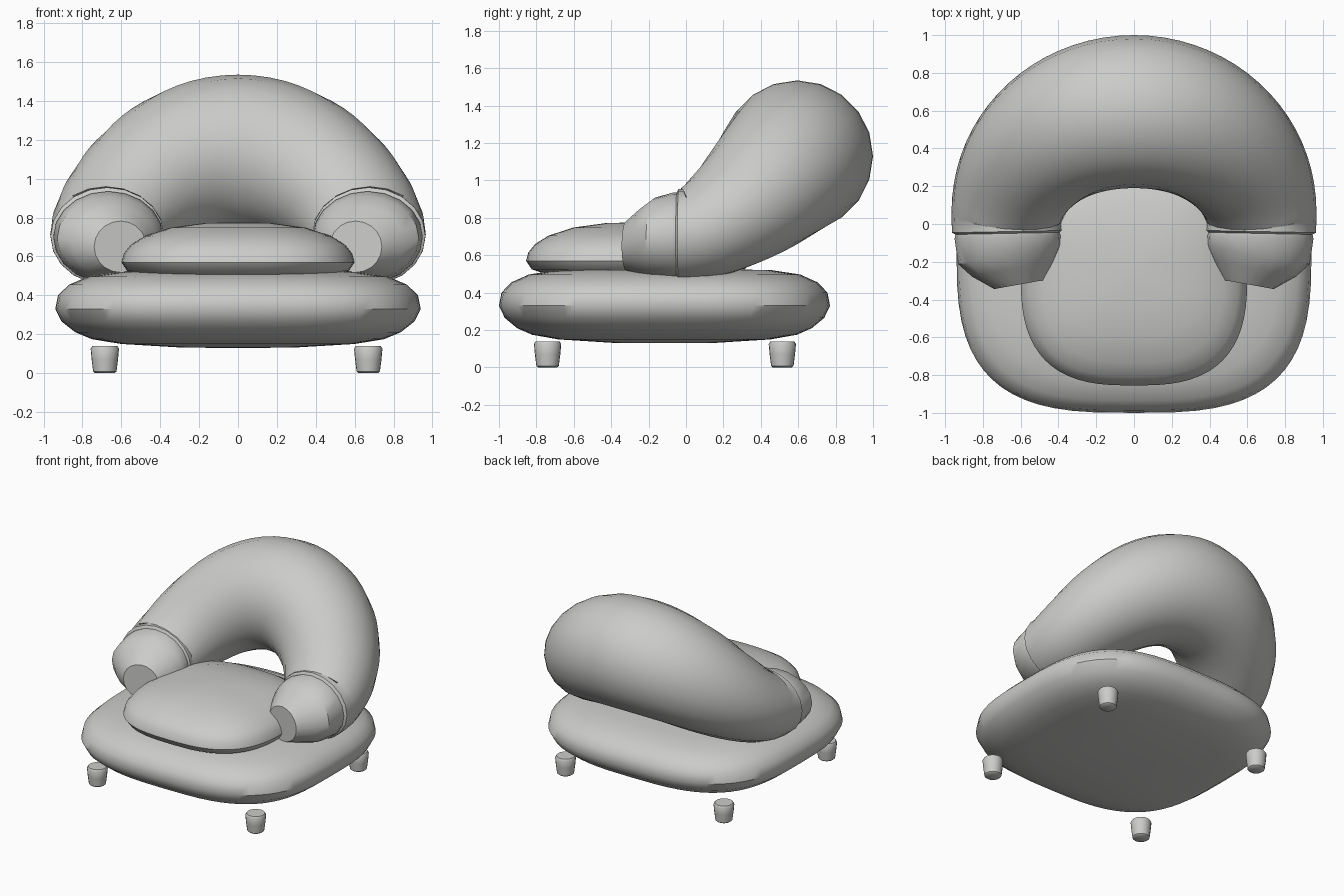
import bpy, bmesh, math
from mathutils import Vector

if "Cube" in bpy.data.objects:
    bpy.data.objects.remove(bpy.data.objects["Cube"])

grey = bpy.data.materials.new("soft_grey")
grey.diffuse_color = (0.6, 0.6, 0.59, 1)
grey.use_nodes = True
grey.node_tree.nodes["Principled BSDF"].inputs["Base Color"].default_value = grey.diffuse_color


def loft(name, rings, angle=40):
    """Skin a list of closed rings and cap both ends."""
    bm = bmesh.new()
    loops = [[bm.verts.new(p) for p in ring] for ring in rings]
    n = len(loops[0])
    for a, b in zip(loops, loops[1:]):
        for i in range(n):
            j = (i + 1) % n
            bm.faces.new((a[i], a[j], b[j], b[i]))
    bm.faces.new(loops[0])
    bm.faces.new(loops[-1])
    bmesh.ops.recalc_face_normals(bm, faces=bm.faces)
    me = bpy.data.meshes.new(name)
    bm.to_mesh(me)
    bm.free()
    me.materials.append(grey)
    ob = bpy.data.objects.new(name, me)
    bpy.context.collection.objects.link(ob)
    bpy.ops.object.select_all(action='DESELECT')
    ob.select_set(True)
    bpy.context.view_layer.objects.active = ob
    bpy.ops.object.shade_smooth_by_angle(angle=math.radians(angle))
    return ob


def cushion(name, cy, hx, hy, power, profile, n=64):
    """Rounded-square cushion: profile holds (plan scale, height)."""
    rings = []
    for s, z in profile:
        ring = []
        for i in range(n):
            a = 2 * math.pi * i / n
            c, d = math.cos(a), math.sin(a)
            x = math.copysign(abs(c) ** (2 / power), c)
            y = math.copysign(abs(d) ** (2 / power), d)
            ring.append((hx * s * x, cy + hy * s * y, z))
        rings.append(ring)
    return loft(name, rings)


# Wide base cushion
cushion("base_cushion", -0.115, 0.94, 0.885, 3.1, [
    (0.05, .13), (0.3, .131), (0.64, .15), (0.8, .175), (0.89, .21),
    (0.965, .265), (1, .33), (0.985, .40), (0.925, .455), (0.82, .497),
    (0.65, .52), (0.3, .527), (0.05, .53)])

# Seat cushion
cushion("seat_cushion", -0.255, 0.6, 0.6, 2.8, [
    (0.05, .49), (0.5, .492), (0.85, .505), (0.95, .525), (1, .57),
    (0.98, .615), (0.92, .66), (0.8, .705), (0.58, .748), (0.3, .771),
    (0.05, .776)])

# Backrest: one thick tube that arches from arm to arm
SIDES = 20


def section(centre, n1, n2, r1, r2):
    pts = []
    for i in range(SIDES):
        a = 2 * math.pi * i / SIDES
        pts.append(centre + n1 * (r1 * math.cos(a)) + n2 * (r2 * math.sin(a)))
    return pts


def arch_point(t):
    s = max(math.sin(t), 0)
    return Vector((0.675 * math.cos(t), 0.595 * s, 0.705 + 0.425 * s ** 1.5))


def arm_end(side):
    """Rings of one arm tip, from the flat cap back to the seam."""
    rings = []
    for x, y, z, r1, r2, tilt in [
            (.605, -.32, .65, .135, .132, .18), (.637, -.235, .675, .22, .18, .2),
            (.658, -.165, .693, .272, .215, .18), (.667, -.07, .70, .283, .235, .03),
            (.668, -.05, .70, .277, .235, .02), (.672, -.04, .705, .292, .25, .02)]:
        n1 = Vector((1, -tilt * side, 0))
        rings.append(section(Vector((x * side, y, z)), n1, Vector((0, 0, 1)), r1, r2))
    return rings


middle = []
STEPS = 40
for k in range(STEPS + 1):
    t = math.pi * k / STEPS
    e = 1e-3
    if k in (0, STEPS):
        tan = Vector((0, 1 if k == 0 else -1, 0))
    else:
        tan = (arch_point(t + e) - arch_point(t - e)).normalized()
    n1 = tan.cross(Vector((0, 0, 1))).normalized()
    n2 = n1.cross(tan)
    g = max(math.sin(t), 0) ** 1.3
    middle.append(section(arch_point(t), n1, n2, .29 + .115 * g, .25 + .155 * g))

# The far arm's sections run the other way round, so mirror their order
far = [[r[(SIDES // 2 - i) % SIDES] for i in range(SIDES)] for r in reversed(arm_end(-1))]
loft("backrest_and_arms", arm_end(1) + middle + far, 35)

# Four short tapered feet
for sx, fx in (("left", -0.685), ("right", 0.67)):
    for sy, fy in (("front", -0.74), ("back", 0.515)):
        rings = []
        for r, z in [(.05, 0), (.06, .008), (.068, .07), (.073, .125), (.064, .14)]:
            rings.append([(fx + r * math.cos(a * math.pi / 10),
                           fy + r * math.sin(a * math.pi / 10), z) for a in range(20)])
        loft(f"{sy}_{sx}_foot", rings, 40)
